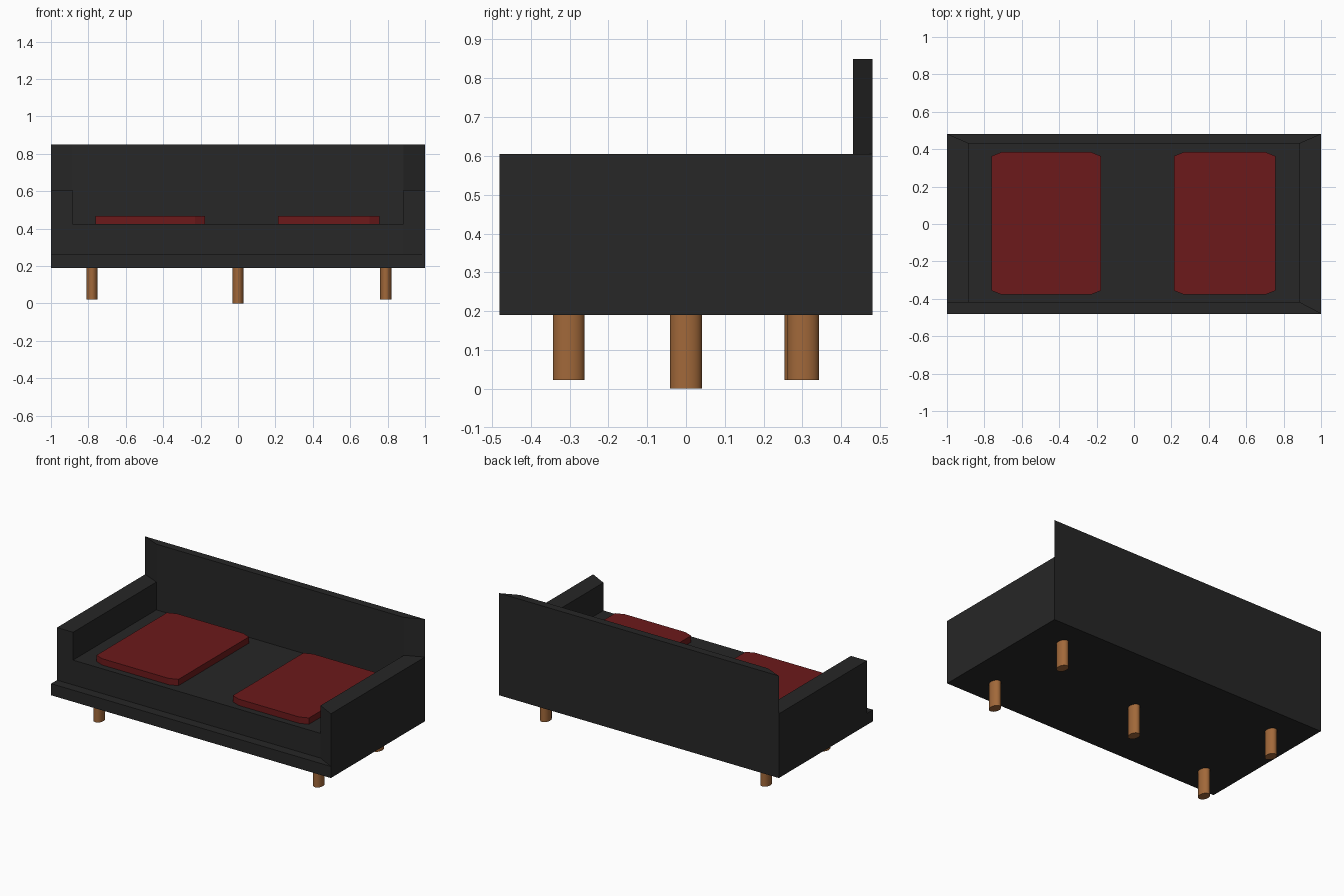
import bpy, bmesh

if "Cube" in bpy.data.objects:
    bpy.data.objects.remove(bpy.data.objects["Cube"])


def material(name, rgb):
    m = bpy.data.materials.new(name)
    m.diffuse_color = (*rgb, 1)
    m.use_nodes = True
    m.node_tree.nodes["Principled BSDF"].inputs["Base Color"].default_value = m.diffuse_color
    return m


def add_object(name, bm, mat):
    bmesh.ops.recalc_face_normals(bm, faces=bm.faces[:])
    me = bpy.data.meshes.new(name)
    bm.to_mesh(me)
    bm.free()
    me.materials.append(mat)
    ob = bpy.data.objects.new(name, me)
    bpy.context.collection.objects.link(ob)
    return ob


def raise_faces(bm, faces, dz, keep=False):
    """Extrude a region upward and return its new top faces."""
    old = list(faces)
    geom = bmesh.ops.extrude_face_region(bm, geom=old)["geom"]
    tops = [g for g in geom if isinstance(g, bmesh.types.BMFace)]
    bmesh.ops.translate(bm, vec=(0, 0, dz),
                        verts=[g for g in geom if isinstance(g, bmesh.types.BMVert)])
    if not keep:
        left = [f for f in old if f.is_valid]
        if left:
            bmesh.ops.delete(bm, geom=left, context="FACES_ONLY")
    return tops


black = material("black_fabric", (0.02, 0.02, 0.02))
red = material("red_fabric", (0.15, 0.01, 0.011))
wood = material("wood", (0.36, 0.14, 0.042))

# Sofa frame: one floor plan, raised in steps to base, seat, arms and back
plan = [(-1, -.48), (1, -.48), (1, .48), (-1, .48), (-1, -.42),
        (-.885, -.42), (.885, -.42), (.885, .43), (-.885, .43)]
regions = [(0, 1, 6, 5, 4),      # front ledge
           (5, 6, 7, 8),         # seat
           (4, 5, 8, 3),         # left arm
           (1, 2, 7, 6),         # right arm
           (7, 2, 3, 8)]         # back
bm = bmesh.new()
vs = [bm.verts.new((x, y, .19)) for x, y in plan]
tops = [bm.faces.new([vs[i] for i in r]) for r in regions]
tops = raise_faces(bm, tops, .075, keep=True)
tops = raise_faces(bm, [f for f in tops if f.calc_center_bounds().y > -.4], .16)
tops = raise_faces(bm, [f for f in tops if abs(f.calc_center_bounds().x) > .5
                        or f.calc_center_bounds().y > .4], .18)
raise_faces(bm, [f for f in tops if f.calc_center_bounds().y > .4], .245)
add_object("sofa_frame", bm, black)


# Seat cushions: flat slabs with clipped corners
def cushion(name, x0, x1, y0=-.378, y1=.385, z0=.42, z1=.466, cx=.055, cy=.022):
    bm = bmesh.new()
    pts = [(x0 + cx, y0), (x1 - cx, y0), (x1, y0 + cy), (x1, y1 - cy),
           (x1 - cx, y1), (x0 + cx, y1), (x0, y1 - cy), (x0, y0 + cy)]
    face = bm.faces.new([bm.verts.new((x, y, z0)) for x, y in pts])
    raise_faces(bm, [face], z1 - z0, keep=True)
    add_object(name, bm, red)


cushion("left_cushion", -.762, -.176)
cushion("right_cushion", .213, .757)

# Oval wooden legs, the middle one reaching the floor
for name, x, y, z0 in [("front_left_leg", -.78, -.302, .022),
                       ("front_right_leg", .79, -.302, .022),
                       ("back_left_leg", -.78, .295, .022),
                       ("back_right_leg", .79, .302, .022),
                       ("middle_leg", 0, 0, 0)]:
    bpy.ops.mesh.primitive_cylinder_add(vertices=32, radius=1, depth=1,
                                        location=(x, y, (z0 + .19) / 2))
    leg = bpy.context.object
    leg.name = name
    leg.scale = (.03, .041, .19 - z0)
    bpy.ops.object.transform_apply(location=False, rotation=False, scale=True)
    leg.data.materials.append(wood)
    bpy.ops.object.shade_smooth_by_angle()
